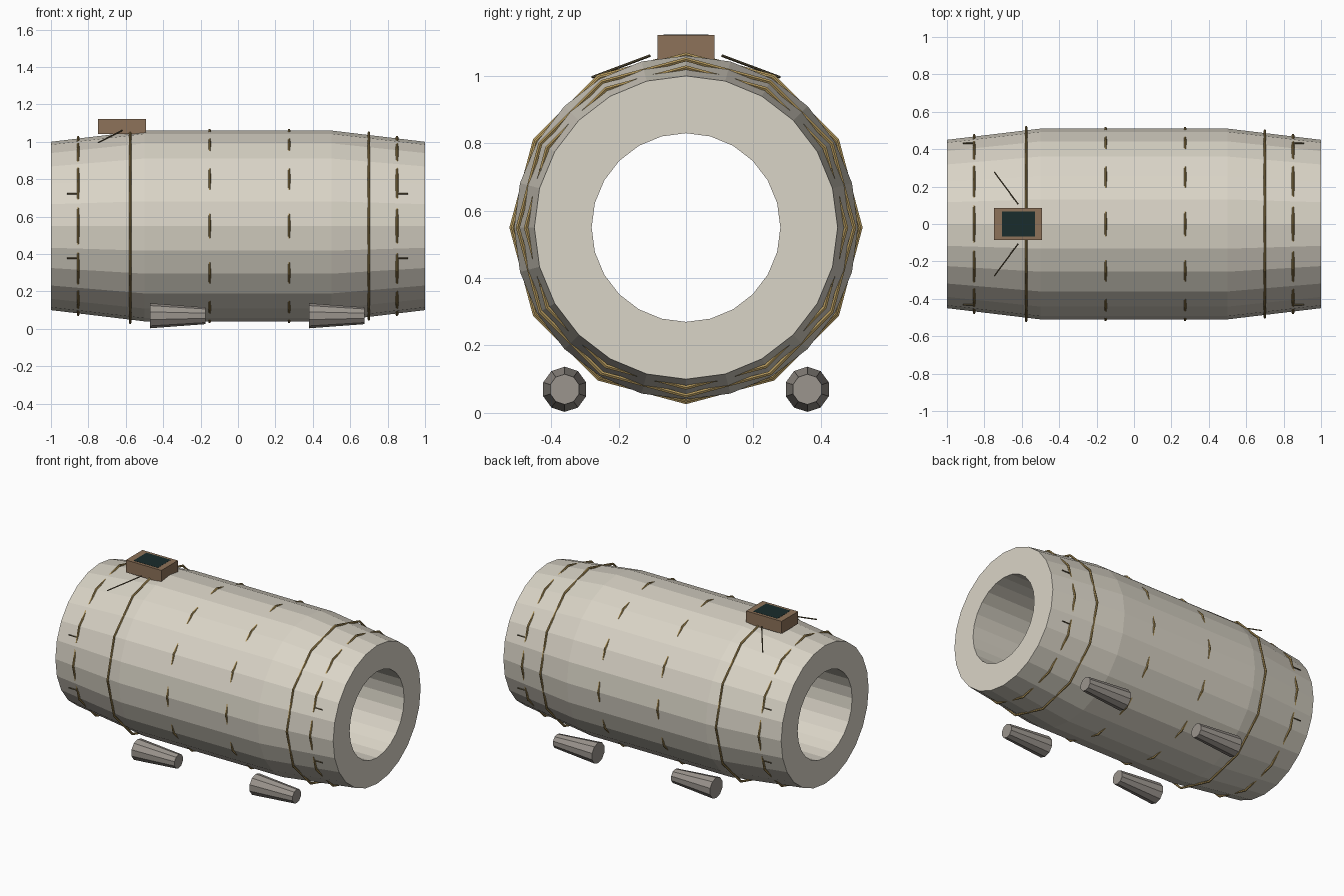
import bpy
import math
from mathutils import Vector

if "Cube" in bpy.data.objects:
    bpy.data.objects.remove(bpy.data.objects["Cube"])

CZ = 0.55  # height of the barrel axis


def mat(name, r, g, b):
    m = bpy.data.materials.new(name)
    m.diffuse_color = (r, g, b, 1)
    m.use_nodes = True
    m.node_tree.nodes["Principled BSDF"].inputs["Base Color"].default_value = m.diffuse_color
    return m


CREAM = mat("pale_wood", 0.70, 0.66, 0.57)
ROPE = mat("rope", 0.42, 0.29, 0.10)
STONE = mat("grey_wood", 0.33, 0.30, 0.27)
BOX = mat("brown_wood", 0.27, 0.17, 0.10)
DARK = mat("dark_glass", 0.01, 0.025, 0.025)
METAL = mat("dark_metal", 0.13, 0.10, 0.05)


def lathe_x(name, profile, sides, center, material):
    """Revolve a closed (x, radius) loop around an axis parallel to x."""
    n = len(profile)
    verts, faces = [], []
    for i in range(sides):
        a = 2 * math.pi * i / sides
        for x, r in profile:
            verts.append((x, r * math.sin(a), r * math.cos(a)))
    for i in range(sides):
        j = (i + 1) % sides
        for k in range(n):
            l = (k + 1) % n
            faces.append((i * n + k, j * n + k, j * n + l, i * n + l))
    me = bpy.data.meshes.new(name)
    me.from_pydata(verts, [], faces)
    me.materials.append(material)
    ob = bpy.data.objects.new(name, me)
    ob.location = center
    bpy.context.collection.objects.link(ob)
    # consistent outward normals
    import bmesh
    bm = bmesh.new()
    bm.from_mesh(me)
    bmesh.ops.recalc_face_normals(bm, faces=bm.faces)
    bm.to_mesh(me)
    bm.free()
    return ob


def cone(name, a, b, r1, r2, sides, material):
    a, b = Vector(a), Vector(b)
    d = b - a
    bpy.ops.mesh.primitive_cone_add(vertices=sides, radius1=r1, radius2=r2,
                                    depth=d.length, location=(a + b) / 2)
    ob = bpy.context.object
    ob.rotation_euler = d.to_track_quat('Z', 'Y').to_euler()
    ob.name = name
    ob.data.materials.append(material)
    return ob


def box(name, center, size, material):
    bpy.ops.mesh.primitive_cube_add(size=1, location=center)
    ob = bpy.context.object
    ob.scale = size
    ob.name = name
    ob.data.materials.append(material)
    return ob


# hollow barrel shell, open right through
lathe_x("barrel_shell",
        [(-1, 0.28), (-1, 0.45), (-0.5, 0.51), (0.5, 0.51), (1, 0.45), (1, 0.28)],
        24, (0, 0, CZ), CREAM)

# twelve-sided hoops, partly sunk into the barrel
T = 0.007
for i, (x, outer) in enumerate([(-0.855, 0.482), (-0.577, 0.525), (-0.152, 0.52),
                                (0.273, 0.52), (0.70, 0.506), (0.85, 0.482)]):
    ring = [(T * math.cos(k * math.pi / 3), outer - T + T * math.sin(k * math.pi / 3))
            for k in range(6)]
    lathe_x(f"hoop_{i + 1}", ring, 12, (x, 0, CZ), ROPE)

# short pins lying along the ends
for x0, x1 in ((-0.915, -0.86), (0.855, 0.91)):
    for sy in (-1, 1):
        for sz in (-1, 1):
            p = (sy * 0.432, CZ + sz * 0.172)
            cone("end_pin", (x0, *p), (x1, *p), 0.004, 0.004, 6, METAL)

# tapered feet, wide end towards -x
for x in (-0.47, 0.38):
    for y in (-0.36, 0.36):
        f = cone("foot", (x, y, 0.07), (x + 0.295, y, 0.07), 0.067, 0.045, 10, STONE)

# hatch box with dark panel on top
box("hatch_box", (-0.62, 0, 1.082), (0.255, 0.17, 0.08), BOX)
box("hatch_panel", (-0.618, 0, 1.113), (0.175, 0.134, 0.02), DARK)

# splayed rods beside the hatch
for s in (-1, 1):
    cone("hatch_rod", (-0.62, s * 0.107, 1.06), (-0.747, s * 0.278, 0.996),
         0.004, 0.004, 6, METAL)
